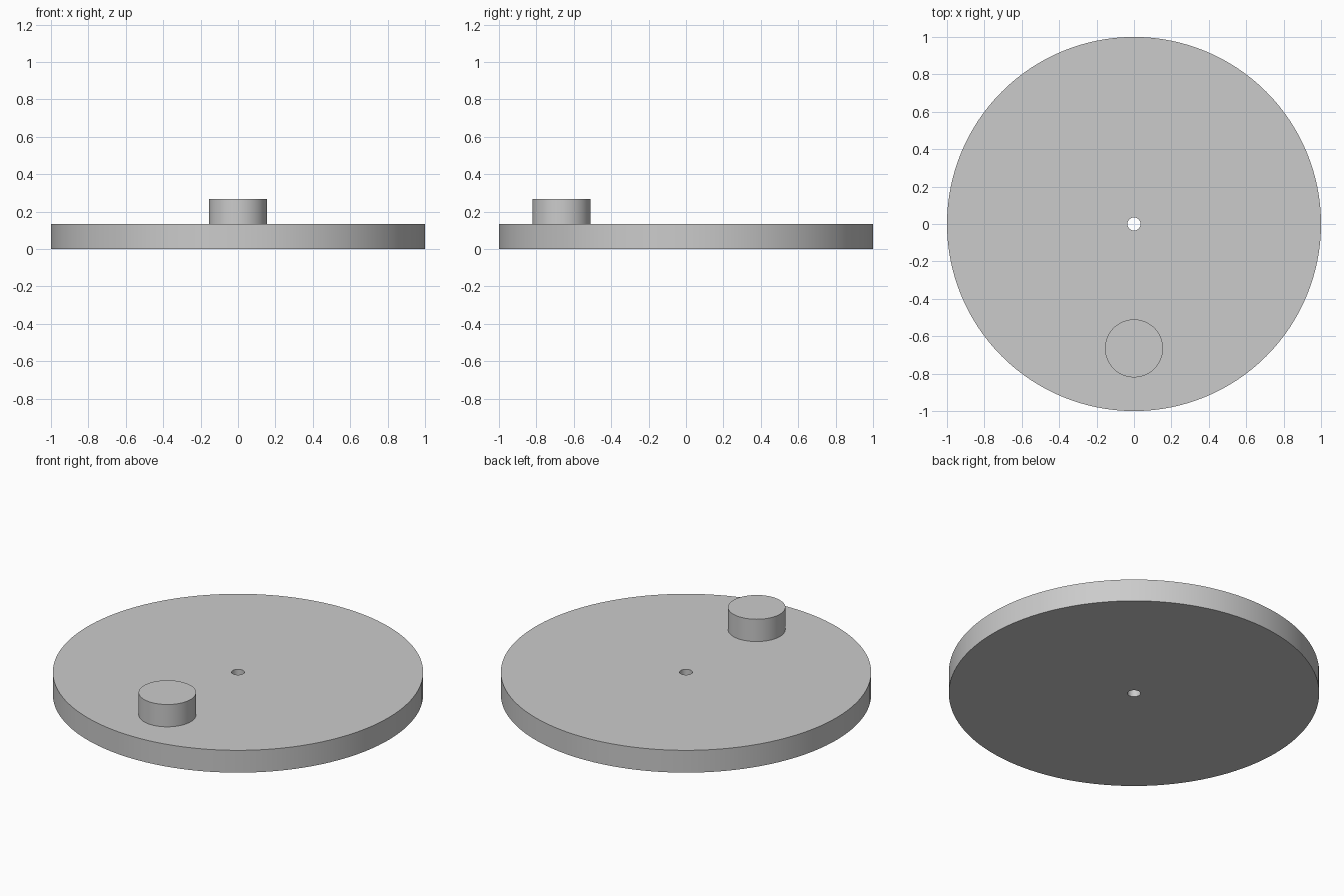
import bpy, bmesh, math
from mathutils import Matrix, Vector

cube = bpy.data.objects.get("Cube")
if cube:
    bpy.data.objects.remove(cube, do_unlink=True)

SEGMENTS = 128
THICK = 0.133      # disc thickness
HOLE_R = 0.035     # axle hole radius
KNOB_R = 0.155     # handle radius
KNOB_Y = -0.665    # handle offset from the axle

grey = bpy.data.materials.new("plain grey")
grey.use_nodes = True
colour = (0.6, 0.6, 0.6, 1)
grey.diffuse_color = colour
grey.node_tree.nodes["Principled BSDF"].inputs["Base Color"].default_value = colour


def finish(name, bm):
    """Turn a bmesh into a shaded, coloured object."""
    bmesh.ops.recalc_face_normals(bm, faces=bm.faces)
    mesh = bpy.data.meshes.new(name)
    bm.to_mesh(mesh)
    bm.free()
    mesh.materials.append(grey)
    obj = bpy.data.objects.new(name, mesh)
    bpy.context.collection.objects.link(obj)
    bpy.ops.object.select_all(action="DESELECT")
    obj.select_set(True)
    bpy.context.view_layer.objects.active = obj
    bpy.ops.object.shade_smooth_by_angle(angle=math.radians(30))
    return obj


# Wheel disc with a through hole: a rectangular section spun about the axle
bm = bmesh.new()
section = [(HOLE_R, 0), (1, 0), (1, THICK), (HOLE_R, THICK)]
verts = [bm.verts.new((r, 0, z)) for r, z in section]
edges = [bm.edges.new((verts[i - 1], verts[i])) for i in range(len(verts))]
bmesh.ops.spin(bm, geom=verts + edges, cent=(0, 0, 0), axis=(0, 0, 1),
               angle=math.tau, steps=SEGMENTS, use_merge=True)
bmesh.ops.remove_doubles(bm, verts=bm.verts, dist=0.0001)
finish("wheel_disc", bm)

# Handle peg standing on the disc near the front rim
bm = bmesh.new()
bmesh.ops.create_cone(bm, cap_ends=True, segments=SEGMENTS // 2,
                      radius1=KNOB_R, radius2=KNOB_R, depth=THICK,
                      matrix=Matrix.Translation(Vector((0, KNOB_Y, THICK * 1.5))))
finish("handle_peg", bm)
